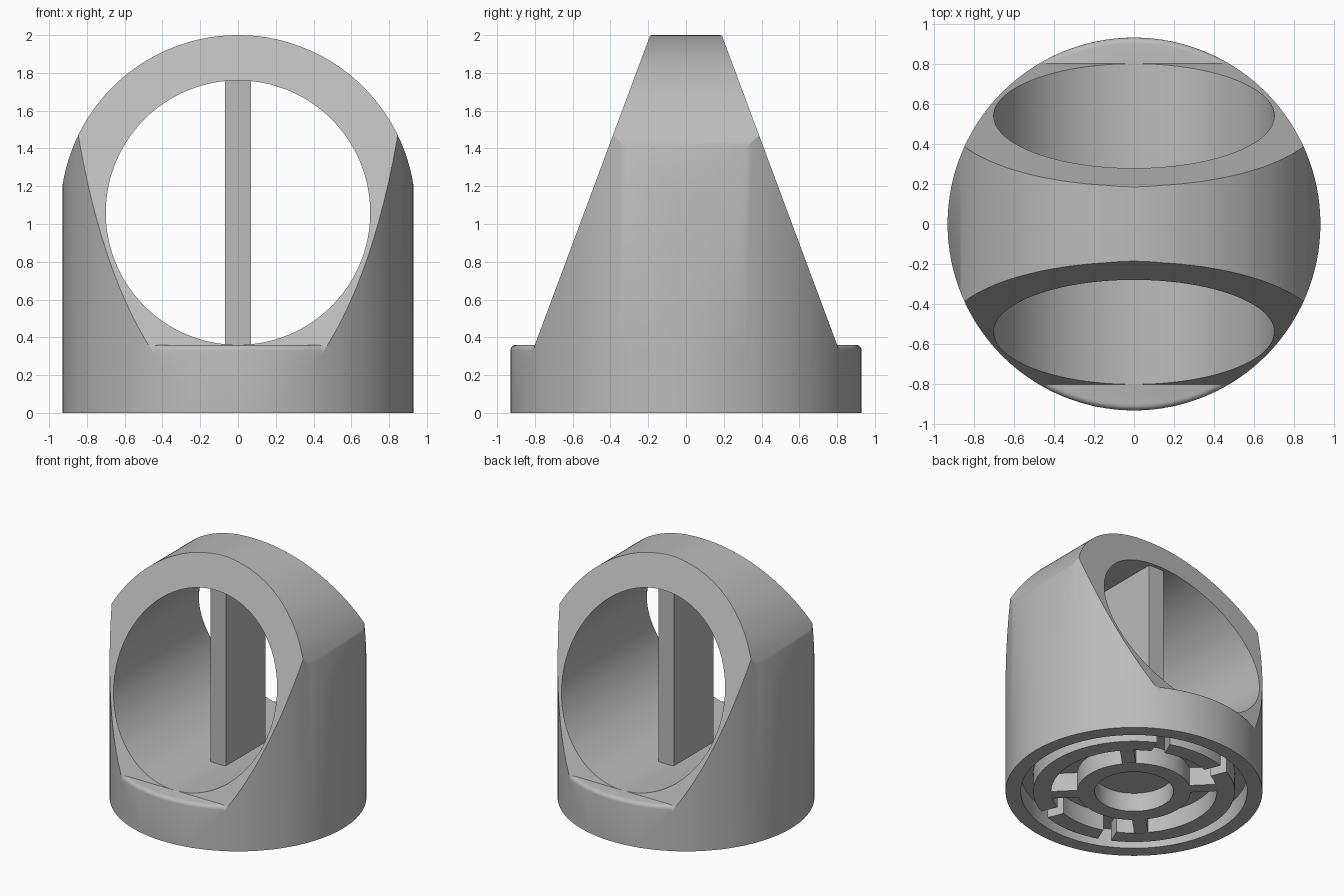
import bpy, bmesh
from math import radians, pi, cos, sin
from mathutils import Matrix

cube = bpy.data.objects.get("Cube")
if cube:
    bpy.data.objects.remove(cube)

grey = bpy.data.materials.new("plain_grey")
grey.use_nodes = True
grey.diffuse_color = (0.5, 0.5, 0.5, 1)
grey.node_tree.nodes["Principled BSDF"].inputs["Base Color"].default_value = grey.diffuse_color

R, CENTRE, SHELF, RECESS = 0.93, 1.06, 0.36, 0.15


def finish(name, bm):
    bmesh.ops.recalc_face_normals(bm, faces=bm.faces)
    mesh = bpy.data.meshes.new(name)
    bm.to_mesh(mesh)
    bm.free()
    mesh.materials.append(grey)
    ob = bpy.data.objects.new(name, mesh)
    bpy.context.collection.objects.link(ob)
    return ob


def cylinder(name, r, z0, z1, segs=128, along_y=False, rim=0):
    bm = bmesh.new()
    bmesh.ops.create_cone(bm, cap_ends=True, segments=segs, radius1=r, radius2=r,
                          depth=z1 - z0, matrix=Matrix.Translation((0, 0, (z0 + z1) / 2)))
    if rim:
        edges = [e for e in bm.edges if all(abs(v.co.z - z1) < 1e-5 for v in e.verts)]
        bmesh.ops.bevel(bm, geom=edges, offset=rim, segments=4, profile=0.5, affect='EDGES')
    if along_y:
        bm.transform(Matrix.Translation((0, 0, CENTRE)) @ Matrix.Rotation(pi / 2, 4, 'X'))
    return finish(name, bm)


def box(name, size, centre, angle=0):
    bm = bmesh.new()
    bmesh.ops.create_cube(bm, size=1, matrix=Matrix.Rotation(radians(angle), 4, 'Z')
                          @ Matrix.Translation(centre) @ Matrix.Diagonal((*size, 1)))
    return finish(name, bm)


def prism(name, points, half):
    # y-z outline extruded along x
    bm = bmesh.new()
    face = bm.faces.new([bm.verts.new((-half, y, z)) for y, z in points])
    out = bmesh.ops.extrude_face_region(bm, geom=[face])
    bmesh.ops.translate(bm, vec=(2 * half, 0, 0),
                        verts=[v for v in out["geom"] if isinstance(v, bmesh.types.BMVert)])
    return finish(name, bm)


def boolean(target, tool, operation):
    mod = target.modifiers.new(operation.title(), 'BOOLEAN')
    mod.operation, mod.object, mod.solver = operation, tool, 'EXACT'
    bpy.context.view_layer.objects.active = target
    bpy.ops.object.modifier_apply(modifier=mod.name)
    bpy.data.objects.remove(tool)


def smooth(ob, angle=30):
    bpy.ops.object.select_all(action='DESELECT')
    ob.select_set(True)
    bpy.context.view_layer.objects.active = ob
    bpy.ops.object.shade_smooth_by_angle(angle=radians(angle))


# Tapered tower: round plan, arched top, two sloping faces
tower = cylinder("body", R, 0.1, 2.1)
boolean(tower, prism("taper", [(-0.9, 0.09), (0.9, 0.09), (0.8, SHELF), (0.193, 1.99),
                               (0.178, 2.01), (-0.178, 2.01), (-0.193, 1.99), (-0.8, SHELF)],
                     1.2), 'INTERSECT')
bm = bmesh.new()
n = 96
arch = [(R + 0.01, -0.1), *[((2 - CENTRE) * cos(pi * i / n), CENTRE + (2 - CENTRE) * sin(pi * i / n))
                            for i in range(n + 1)], (-R - 0.01, -0.1)]
face = bm.faces.new([bm.verts.new((x, -1.2, z)) for x, z in arch])
out = bmesh.ops.extrude_face_region(bm, geom=[face])
bmesh.ops.translate(bm, vec=(0, 2.4, 0),
                    verts=[v for v in out["geom"] if isinstance(v, bmesh.types.BMVert)])
boolean(tower, finish("arch", bm), 'INTERSECT')

# Round base with a softened shelf edge, hollow underneath
boolean(tower, cylinder("base", R, 0, SHELF, rim=0.03), 'UNION')
boolean(tower, cylinder("bore", 0.7, -1.2, 1.2, along_y=True), 'DIFFERENCE')
boolean(tower, cylinder("recess", 0.82, -0.1, RECESS), 'DIFFERENCE')
smooth(tower)

# Upright divider across the bore
box("centre_divider", (0.135, 0.5, 1.42), (0, 0, CENTRE))


def ring(name, outer, inner):
    ob = cylinder(name, outer, 0, RECESS + 0.01, 96)
    boolean(ob, cylinder("hole", inner, -0.1, 0.4, 96), 'DIFFERENCE')
    return ob


# Underside hub and slotted ring
hub = ring("underside_hub", 0.41, 0.285)
slotted = ring("underside_ring", 0.73, 0.6)
for a in (67, 113, 247, 293):
    boolean(slotted, box("slot", (0.3, 0.1, 0.6), (0.66, 0, 0), a), 'DIFFERENCE')
smooth(hub)
smooth(slotted)

# Underside spokes
for i in range(4):
    box(f"underside_spoke_{i + 1}", (0.24, 0.1, RECESS), (0.5, 0, RECESS / 2 + 0.002), 45 + 90 * i)
